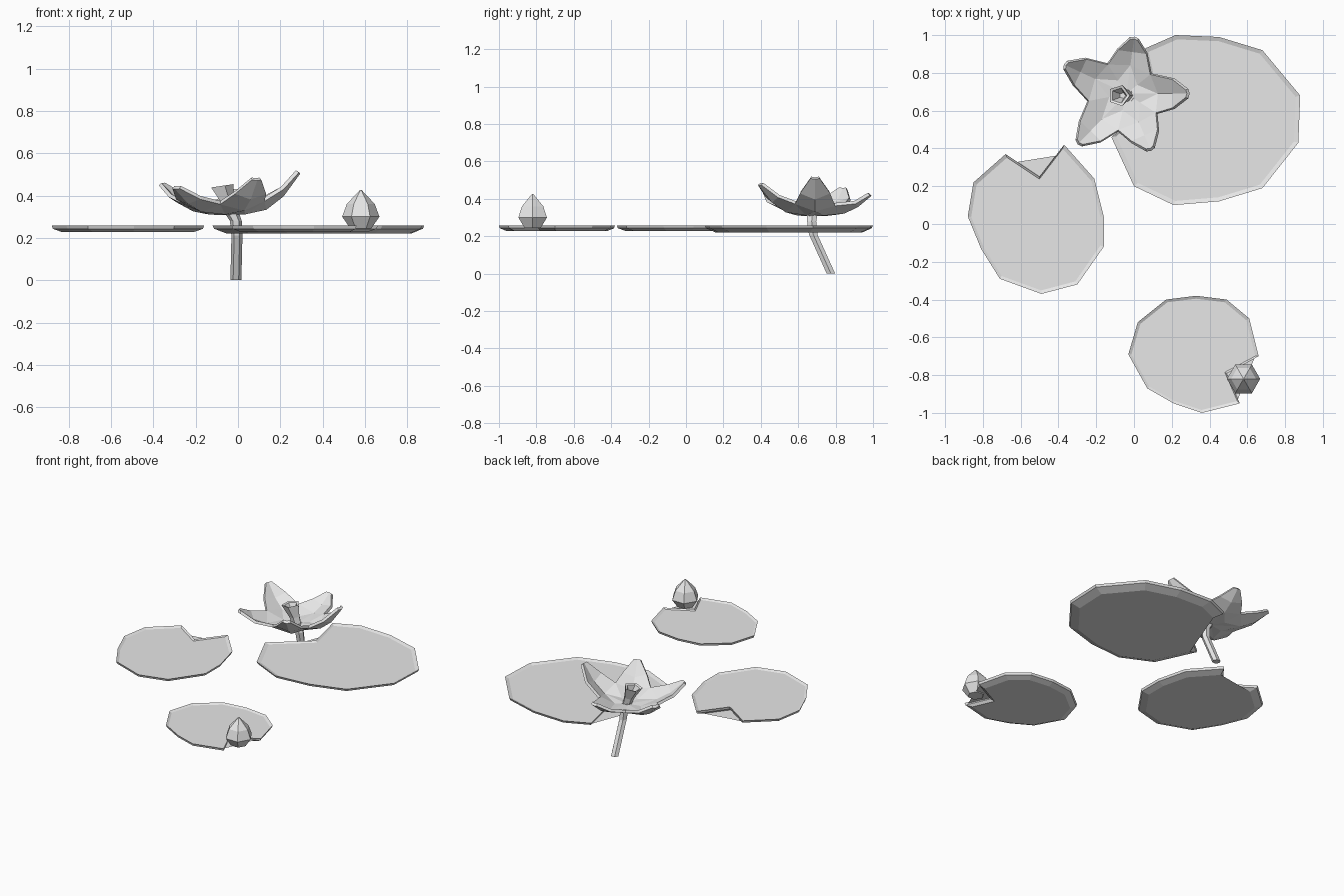
import bpy, bmesh
from math import cos, sin, tau
from mathutils import Vector

cube = bpy.data.objects.get("Cube")
if cube:
    bpy.data.objects.remove(cube)

grey = bpy.data.materials.new("plain grey")
grey.use_nodes = True
grey.diffuse_color = (0.8, 0.8, 0.8, 1)
grey.node_tree.nodes["Principled BSDF"].inputs["Base Color"].default_value = grey.diffuse_color


def finish(bm, name, closed=True):
    if closed:
        bmesh.ops.recalc_face_normals(bm, faces=bm.faces)
    mesh = bpy.data.meshes.new(name)
    bm.to_mesh(mesh)
    bm.free()
    mesh.materials.append(grey)
    obj = bpy.data.objects.new(name, mesh)
    bpy.context.collection.objects.link(obj)
    return obj


def loft(name, rings):
    """Skin a list of equal point rings and cap both ends."""
    bm = bmesh.new()
    loops = [[bm.verts.new(p) for p in ring] for ring in rings]
    n = len(loops[0])
    for low, high in zip(loops, loops[1:]):
        for i in range(n):
            j = (i + 1) % n
            bm.faces.new((low[i], low[j], high[j], high[i]))
    caps = [bm.faces.new(loops[0][::-1]), bm.faces.new(loops[-1])]
    bmesh.ops.triangulate(bm, faces=caps)
    return finish(bm, name)


def circle(x, y, z, r, n=6, lean=0):
    """Horizontal ring whose height rises by lean along x."""
    return [(x + r * cos(tau * i / n), y + r * sin(tau * i / n), z + lean * r * cos(tau * i / n))
            for i in range(n)]


def pad(name, outline, centre, bottom):
    """Shallow dished leaf with a tapered underside."""
    c = Vector(centre)
    rings = []
    for scale, z in ((0.87, bottom), (0.985, 0.243), (1, 0.258), (0.95, 0.25)):
        rings.append([(*(c + (Vector(p) - c) * scale), z) for p in outline])
    return loft(name, rings)


# Lily pads, each outline ending at its notch
pad("large_pad", [(.06, .93), (.22, 1), (.45, .99), (.68, .92), (.88, .68), (.87, .43),
                  (.68, .19), (.45, .12), (.21, .10), (0, .20), (-.12, .46), (.12, .66)],
    (.4, .55), .22)
pad("side_pad", [(-.37, .42), (-.21, .24), (-.16, .04), (-.16, -.12), (-.30, -.32),
                 (-.49, -.37), (-.71, -.29), (-.81, -.13), (-.88, .04), (-.85, .22),
                 (-.68, .37), (-.50, .25)], (-.52, 0), .228)
pad("small_pad", [(.66, -.70), (.61, -.50), (.49, -.40), (.33, -.38), (.17, -.40),
                  (.02, -.52), (-.03, -.69), (.07, -.87), (.21, -.95), (.36, -1),
                  (.56, -.95), (.49, -.79)], (.3, -.69), .228)

# Closed bud
loft("bud", [circle(.58, -.82, z, r) for z, r in
             ((.245, .05), (.30, .088), (.36, .066), (.427, .003))])

# Bent stem
loft("stem", [circle(x, y, z, r) for x, y, z, r in
              ((-.01, .775, 0, .026), (-.005, .68, .21, .026),
               (-.01, .672, .28, .028), (-.035, .675, .33, .036))])

# Hollow flaring flower centre, leaning to one side
loft("flower_centre", [circle(x, .68, z, r, 5, lean) for x, z, r, lean in
                       ((-.035, .325, .03, .1), (-.05, .37, .034, .2), (-.08, .445, .058, .15),
                        (-.08, .44, .042, .15), (-.06, .385, .016, .2))])

# Five folded petals that share their valley points
centre = Vector((-.04, .69, .325))
tips = [Vector(t) - centre for t in
        ((.28, .69, .525), (0, .98, .435), (-.36, .84, .465), (-.29, .43, .45), (.085, .40, .49))]


def place(d, reach, rise, side=0):
    across = Vector((-d.y, d.x, 0)).normalized() * side
    return centre + across + Vector((d.x * reach, d.y * reach, d.z * rise))


bm = bmesh.new()
middle = bm.verts.new(centre)
valleys = [bm.verts.new(place((tips[i - 1] + t) / 2, .70, .34)) for i, t in enumerate(tips)]
floors = [bm.verts.new(place((tips[i - 1] + t) / 2, .32, .02)) for i, t in enumerate(tips)]
for i, t in enumerate(tips):
    j = (i + 1) % len(tips)
    rib = bm.verts.new(place(t, .52, .12))
    right, mid, left = [bm.verts.new(place(t, .76, rise, side))
                        for side, rise in ((-.075, .58), (0, .42), (.075, .58))]
    tip_right, tip_mid, tip_left = [bm.verts.new(place(t, reach, rise, side))
                                    for side, reach, rise in
                                    ((-.02, .98, .97), (0, 1, .95), (.02, .98, .97))]
    for face in ((middle, floors[i], rib), (middle, rib, floors[j]),
                 (floors[i], valleys[i], rib), (floors[j], rib, valleys[j]),
                 (rib, valleys[i], right, mid), (rib, mid, left, valleys[j]),
                 (mid, right, tip_right, tip_mid), (mid, tip_mid, tip_left, left)):
        bm.faces.new(face)
petals = finish(bm, "petals", closed=False)
shell = petals.modifiers.new("thickness", "SOLIDIFY")
shell.thickness = 0.018
shell.offset = -1
